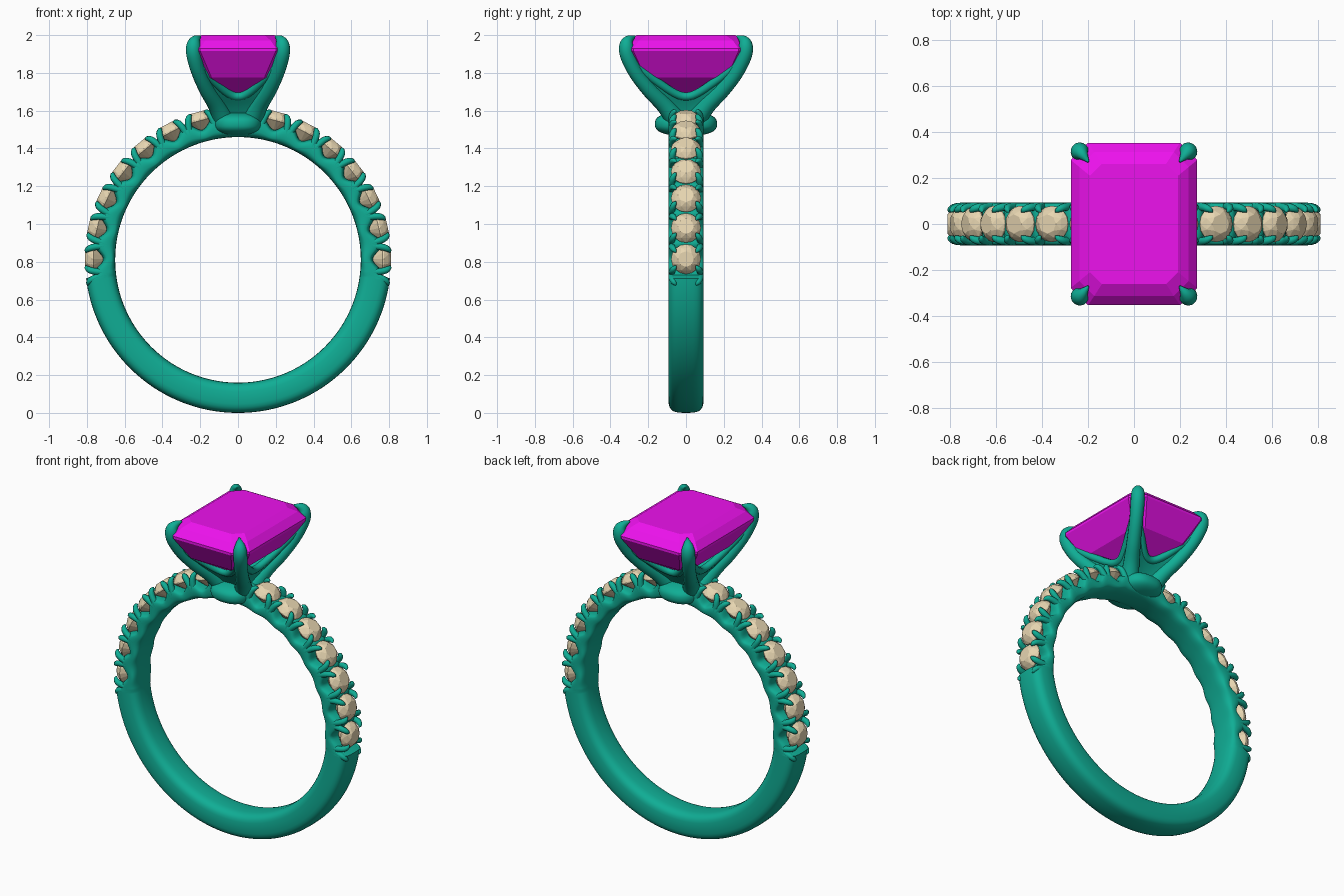
import bpy, bmesh, math
from mathutils import Vector, Matrix

if "Cube" in bpy.data.objects:
    bpy.data.objects.remove(bpy.data.objects["Cube"])

CZ, R_IN, R_OUT, HALF_W = 0.81, 0.65, 0.81, 0.093
STEP, FIRST, COUNT = 12.4, 15.3, 7          # side stone spacing in degrees from the top


def material(name, rgb):
    m = bpy.data.materials.new(name)
    m.diffuse_color = (*rgb, 1)
    m.use_nodes = True
    m.node_tree.nodes["Principled BSDF"].inputs["Base Color"].default_value = m.diffuse_color
    return m


METAL = material("teal_metal", (0.005, 0.42, 0.30))
PINK = material("magenta_stone", (0.85, 0.006, 0.85))
CREAM = material("cream_stone", (0.80, 0.67, 0.44))


def finish(bm, name, mat, smooth=None):
    bmesh.ops.recalc_face_normals(bm, faces=bm.faces)
    me = bpy.data.meshes.new(name)
    bm.to_mesh(me)
    bm.free()
    me.materials.append(mat)
    ob = bpy.data.objects.new(name, me)
    bpy.context.collection.objects.link(ob)
    if smooth:
        bpy.ops.object.select_all(action='DESELECT')
        ob.select_set(True)
        bpy.context.view_layer.objects.active = ob
        bpy.ops.object.shade_smooth_by_angle(angle=math.radians(smooth))
    return ob


def bridge(bm, a, b):
    n = len(a)
    for i in range(n):
        bm.faces.new((a[i], a[(i + 1) % n], b[(i + 1) % n], b[i]))


def spline(pts, sub):
    """Catmull-Rom through tuples of any length."""
    p = [Vector(q) for q in pts]
    p = [2 * p[0] - p[1]] + p + [2 * p[-1] - p[-2]]
    out = []
    for i in range(1, len(p) - 2):
        for s in range(sub):
            t = s / sub
            out.append(0.5 * (2 * p[i] + (p[i + 1] - p[i - 1]) * t
                       + (2 * p[i - 1] - 5 * p[i] + 4 * p[i + 1] - p[i + 2]) * t * t
                       + (3 * p[i] - p[i - 1] - 3 * p[i + 1] + p[i + 2]) * t ** 3))
    return out + [p[-2]]


def tube(bm, pts, sides=12):
    """Sweep a circle along (x, y, z, radius) points."""
    pos = [Vector(p[:3]) for p in pts]
    d = (pos[1] - pos[0]).normalized()
    u = d.orthogonal().normalized()
    rings = []
    for i, c in enumerate(pos):
        nd = (pos[min(i + 1, len(pos) - 1)] - pos[max(i - 1, 0)]).normalized()
        u = d.rotation_difference(nd) @ u
        d = nd
        v = d.cross(u)
        r = max(pts[i][3], 0.001)
        rings.append([bm.verts.new(c + r * (math.cos(a) * u + math.sin(a) * v))
                      for a in (2 * math.pi * k / sides for k in range(sides))])
    for a, b in zip(rings, rings[1:]):
        bridge(bm, a, b)
    bm.faces.new(rings[0])
    bm.faces.new(rings[-1])


def hull(bm, pts):
    vs = [bm.verts.new(p) for p in pts]
    bmesh.ops.convex_hull(bm, input=vs)


def on_band(deg, r, y):
    """Point at an angle from the top of the band."""
    a = math.radians(deg)
    return Vector((r * math.sin(a), y, CZ + r * math.cos(a)))


def spow(v, e):
    return math.copysign(abs(v) ** e, v)


# Band: plain below, thinner and scalloped under the side stones
bounds = [FIRST + STEP * (k - 0.5) for k in range(COUNT + 1)]


def outer(deg):
    t = abs((deg + 180) % 360 - 180)
    if t > bounds[-1] + 1:
        return R_OUT
    if t < bounds[0]:
        return 0.77
    return 0.742 + 0.028 * math.cos(2 * math.pi * (t - bounds[0]) / STEP)


bm = bmesh.new()
rings = []
for i in range(360):
    ro = outer(i)
    mid, half = (ro + R_IN) / 2, (ro - R_IN) / 2
    rings.append([bm.verts.new(on_band(i, mid + half * spow(math.sin(a), 0.6),
                                       HALF_W * spow(math.cos(a), 0.6)))
                  for a in (2 * math.pi * k / 28 for k in range(28))])
for i in range(360):
    bridge(bm, rings[i], rings[(i + 1) % 360])
finish(bm, "band", METAL, 40)

# Side stones: faceted round cuts, seven on each shoulder
bm = bmesh.new()
levels = [(16, 0.079, 0.764, 0), (16, 0.079, 0.772, 0),
          (8, 0.064, 0.795, 0.5), (8, 0.042, 0.811, 0), (8, 0.015, 0.70, 0)]
for side in (-1, 1):
    for k in range(COUNT):
        m = (Matrix.Translation((0, 0, CZ))
             @ Matrix.Rotation(math.radians(side * (FIRST + STEP * k)), 4, 'Y'))
        hull(bm, [m @ Vector((r * math.cos(a), r * math.sin(a), h))
                  for n, r, h, o in levels
                  for a in (2 * math.pi * (j + o) / n for j in range(n))])
finish(bm, "side_stones", CREAM)

# Small forked claws between the side stones
bm = bmesh.new()
for side in (-1, 1):
    for b in bounds:
        for lean in (-1, 1):
            for e in (-1, 1):
                path = [(0.4, 0.70, 0.074, 0.019), (1.2, 0.755, 0.075, 0.018),
                        (2.0, 0.788, 0.070, 0.017), (3.0, 0.803, 0.060, 0.012),
                        (3.7, 0.803, 0.052, 0.003)]
                pts = [(*on_band(side * (b + lean * g), r, e * y), w) for g, r, y, w in path]
                tube(bm, spline(pts, 2), 8)
finish(bm, "side_claws", METAL, 50)

# Rounded collar where the head meets the band
bm = bmesh.new()
bmesh.ops.create_uvsphere(bm, u_segments=40, v_segments=24, radius=1)
for v in bm.verts:
    v.co = (0.13 * spow(v.co.x, 0.8), 0.165 * spow(v.co.y, 0.7), 1.53 + 0.062 * spow(v.co.z, 0.8))
finish(bm, "collar", METAL, 60)

# Four corner prongs
PRONG = [(0.075, 0.05, 1.55, 0.055), (0.115, 0.115, 1.63, 0.045), (0.165, 0.195, 1.71, 0.040),
         (0.207, 0.265, 1.80, 0.038), (0.232, 0.308, 1.89, 0.040), (0.235, 0.315, 1.945, 0.038),
         (0.224, 0.302, 1.975, 0.025), (0.198, 0.270, 1.994, 0.004)]
bm = bmesh.new()
fine = spline(PRONG, 6)
for sx in (-1, 1):
    for sy in (-1, 1):
        tube(bm, [(sx * p[0], sy * p[1], p[2], p[3]) for p in fine], 16)
finish(bm, "prongs", METAL, 60)


# Basket walls dipping between the prongs, with a thick rounded rim
def spread(z):
    for a, b in zip(fine, fine[1:]):
        if a[2] <= z <= b[2]:
            f = (z - a[2]) / (b[2] - a[2])
            return a[0] + f * (b[0] - a[0]), a[1] + f * (b[1] - a[1])
    return fine[0][0], fine[0][1]


def wall_point(t, v, along_x, sign):
    z = 1.55 + v * (1.675 + 0.20 * abs(t) ** 2.3 - 1.55)
    hx, hy = spread(z)
    bulge = 0.84 + 0.16 * t * t
    return (t * hx, sign * hy * bulge, z) if along_x else (sign * hx * bulge, t * hy, z)


N, M = 24, 10
walls, rim = bmesh.new(), bmesh.new()
for along_x in (True, False):
    for sign in (-1, 1):
        grid = [[walls.verts.new(wall_point(2 * i / N - 1, j / M, along_x, sign))
                 for i in range(N + 1)] for j in range(M + 1)]
        for j in range(M):
            for i in range(N):
                walls.faces.new((grid[j][i], grid[j][i + 1], grid[j + 1][i + 1], grid[j + 1][i]))
        tube(rim, [(*wall_point(2 * i / N - 1, 1, along_x, sign), 0.022) for i in range(N + 1)], 10)
bmesh.ops.remove_doubles(walls, verts=walls.verts, dist=0.0005)
mod = finish(walls, "basket_walls", METAL, 50).modifiers.new("thickness", 'SOLIDIFY')
mod.thickness, mod.offset = 0.025, 0
finish(rim, "basket_rim", METAL, 60)

# Centre stone: stepped rectangular cut with clipped corners
bm = bmesh.new()
pts = []
for hx, hy, c, z in [(0.012, 0.09, 0.006, 1.665), (0.19, 0.265, 0.05, 1.775),
                     (0.275, 0.353, 0.075, 1.915), (0.275, 0.353, 0.075, 1.93),
                     (0.238, 0.313, 0.065, 1.972), (0.192, 0.262, 0.052, 2.0)]:
    for sx in (-1, 1):
        for sy in (-1, 1):
            pts += [(sx * hx, sy * (hy - c), z), (sx * (hx - c), sy * hy, z)]
hull(bm, pts)
bmesh.ops.dissolve_limit(bm, angle_limit=0.01, verts=bm.verts, edges=bm.edges)
finish(bm, "centre_stone", PINK)
